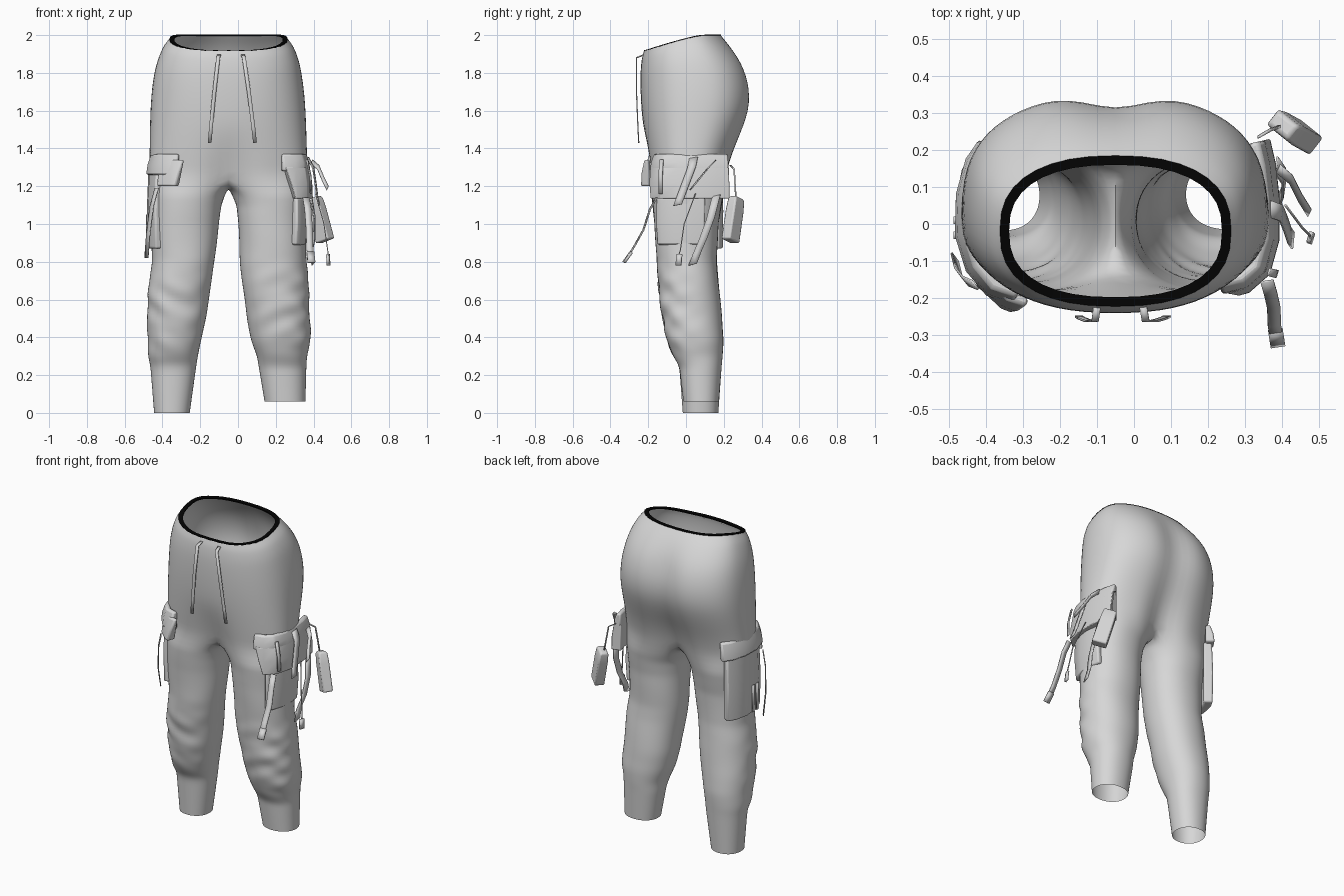
import bpy, bmesh, math
from mathutils import Vector

if "Cube" in bpy.data.objects:
    bpy.data.objects.remove(bpy.data.objects["Cube"])


def colour(name, v):
    m = bpy.data.materials.new(name)
    m.diffuse_color = (v, v, v, 1)
    m.use_nodes = True
    m.node_tree.nodes["Principled BSDF"].inputs["Base Color"].default_value = m.diffuse_color
    return m


fabric = colour("grey fabric", .68)
black = colour("black trim", .001)
MID = -0.05            # x of the centre seam
M, K = 18, 7           # outer points per half ring, inner thigh points


def finish(name, bm, mods=(), angle=40, mat=fabric):
    bmesh.ops.recalc_face_normals(bm, faces=bm.faces)
    me = bpy.data.meshes.new(name)
    bm.to_mesh(me)
    bm.free()
    ob = bpy.data.objects.new(name, me)
    bpy.context.collection.objects.link(ob)
    me.materials.append(mat)
    for kind, props in mods:
        m = ob.modifiers.new(kind.title(), kind)
        for k, v in props.items():
            setattr(m, k, v)
    bpy.ops.object.select_all(action='DESELECT')
    ob.select_set(True)
    bpy.context.view_layer.objects.active = ob
    bpy.ops.object.shade_smooth_by_angle(angle=math.radians(angle))
    return ob


def table(rows, z):
    """Interpolate rows of (z, values...) listed from high to low."""
    for a, b in zip(rows, rows[1:]):
        if z >= b[0]:
            t = min(1, max(0, (a[0] - z) / (a[0] - b[0])))
            return [p + (q - p) * t for p, q in zip(a[1:], b[1:])]
    return rows[-1][1:]


def power(v, e):
    return math.copysign(abs(v) ** e, v)


# z, left x, right x, front y, back y
TORSO = [(2.0, -.362, .262, -.222, .184), (1.96, -.392, .29, -.232, .224),
         (1.9, -.42, .318, -.24, .278), (1.8, -.447, .339, -.243, .335),
         (1.7, -.459, .352, -.241, .356), (1.6, -.465, .359, -.236, .348),
         (1.5, -.468, .363, -.226, .314), (1.4, -.469, .366, -.212, .27),
         (1.32, -.47, .368, -.2, .243), (1.25, -.47, .368, -.19, .226)]
# z, outer x, inner x, front y, back y
LEG_L = [(1.17, -.468, -.062, -.185, .205), (1.1, -.466, -.085, -.178, .19),
         (1.0, -.462, -.1, -.168, .172), (.8, -.455, -.125, -.157, .165),
         (.7, -.475, -.137, -.15, .172), (.5, -.482, -.17, -.127, .193),
         (.38, -.48, -.195, -.102, .2), (.3, -.477, -.212, -.07, .195),
         (.25, -.465, -.22, -.037, .19), (0, -.445, -.255, -.018, .172)]
LEG_R = [(1.17, .368, -.038, -.185, .205), (1.1, .366, -.008, -.178, .19),
         (1.0, .362, 0, -.168, .172), (.8, .362, .01, -.157, .165),
         (.7, .376, .02, -.15, .172), (.5, .382, .046, -.127, .193),
         (.38, .386, .07, -.102, .2), (.3, .366, .1, -.07, .195),
         (.25, .363, .108, -.037, .19), (.06, .358, .14, -.015, .175)]


def torso_ring(bm, z, inset=0, drop=0):
    """Full ring: front centre, left side, back centre, right side."""
    xl, xr, yf, yb = table(TORSO, z)
    out, yc = [], (yf + yb) / 2
    for i in range(2 * M):
        a = math.pi * i / M
        w = MID - xl if i <= M else xr - MID
        x = MID - w * power(math.sin(a), .85)
        y = yc - (yb - yf) / 2 * power(math.cos(a), .8)
        near = math.exp(-((x - MID) / .09) ** 2)
        low = max(0, min(1, (1.5 - z) / .25))
        if y > yc:         # seat cleft
            y -= near * (.045 * min(1, (2 - z) / .2) + .035 * low)
        else:
            y += near * .05 * low
        tilt = max(0, (z - 1.6) / .4) * .08 * min(1, max(0, (.09 - y) / .3)) ** 1.25
        x = MID + (x - MID) * (1 - inset / w)
        y = yc + (y - yc) * (1 - inset * 2 / (yb - yf))
        out.append(bm.verts.new((x, y, z - tilt - drop)))
    return out


def leg_ring(bm, rows, z):
    xo, xi, yf, yb = table(rows, z)
    s = 1 if xo > xi else -1
    cx, cy, w, d = (xo + xi) / 2, (yf + yb) / 2, abs(xo - xi) / 2, (yb - yf) / 2
    angs = [math.radians(50 + 260 * i / M) for i in range(M + 1)]
    angs += [math.radians(310 + 100 * (k + 1) / (K + 1)) for k in range(K)]
    # gathered folds around the knee, strongest on front and outside
    knee = math.exp(-((z - .54) / .22) ** 4)
    out = []
    for a in angs:
        front = max(0, math.sin(a - .5))
        f = 1 + knee * front * (.04 * math.sin(38 * z + 3.1 * math.sin(a * 2 + s) + s)
                                + .025 * math.sin(61 * z - 4 * a))
        f += .01 * math.sin(17 * z + 2 * a + s) * max(0, min(1, (z - .25) * 4))
        out.append(bm.verts.new((cx - s * w * power(math.cos(a), .92) * f,
                                 cy - d * power(math.sin(a), .92) * f, z)))
    return out


def skin(bm, a, b):
    n = len(a)
    for i in range(n):
        bm.faces.new((a[i], a[(i + 1) % n], b[(i + 1) % n], b[i]))


# Trousers: torso, split at the crotch, two legs
bm = bmesh.new()
rings = [torso_ring(bm, z) for z in (2.0, 1.985, 1.96, 1.93, 1.88, 1.82, 1.75, 1.68, 1.6,
                                     1.52, 1.45, 1.38, 1.31, 1.25)]
for a, b in zip(rings, rings[1:]):
    skin(bm, a, b)
last = rings[-1]
f0, b0 = last[0].co, last[M].co
seam = []
for k in range(K):     # saddle from back centre to front centre
    t = (k + 1) / (K + 1)
    p = b0.lerp(f0, t)
    p.z -= .06 * math.sin(math.pi * t) ** .6
    seam.append(bm.verts.new(p))
halves = ((LEG_L, last[:M + 1], 0.0),
          (LEG_R, [last[-i % (2 * M)] for i in range(M + 1)], .06))
for rows, outer, hem in halves:
    prev = outer + seam
    n = 36
    for j in range(n + 1):
        ring = leg_ring(bm, rows, 1.16 + (hem - 1.16) * j / n)
        skin(bm, prev, ring)
        prev = ring
finish("trousers", bm, [('SUBSURF', dict(levels=1, render_levels=1))], 100)

# Waist rim: flat black band around the opening
bm = bmesh.new()
rim = [torso_ring(bm, 2.0, i, d) for i, d in ((0, .004), (-.001, -.002), (.024, -.001), (.024, .006))]
for a, b in zip(rim, rim[1:]):
    skin(bm, a, b)
finish("waist_rim", bm, mat=black)


def slab(name, path, z0, z1, t0, t1, bevel=.01, shear=0):
    """Padded panel along a plan path; t0 and t1 are bottom and top thickness."""
    pts = [Vector((x, y, 0)) for x, y in path]
    side = 1 if pts[len(pts) // 2].x > 0 else -1
    bm, prev = bmesh.new(), None
    for i, p in enumerate(pts):
        d = (pts[min(i + 1, len(pts) - 1)] - pts[max(i - 1, 0)]).normalized()
        n = Vector((d.y, -d.x, 0))
        n = n if n.dot(p - Vector((.16 * side - .05, .02, 0))) > 0 else -n
        low = d * shear if i == 0 else Vector()     # slanted front edge
        zm = (z0 + z1) / 2
        spec = ((-.035, z0), (t0, z0), ((t0 + t1) / 2 + .006, zm), (t1, z1), (-.035, z1))
        ring = [bm.verts.new(p + n * o + low * ((z1 - z) / (z1 - z0)) + Vector((0, 0, z)))
                for o, z in spec]
        if prev:
            skin(bm, prev, ring)
        else:
            bm.faces.new(ring)
        prev = ring
    bm.faces.new(prev)
    finish(name, bm, [('BEVEL', dict(width=bevel, segments=2, limit_method='ANGLE'))], 45)


def ribbon(name, pts, width, across, thick=.006):
    bm, prev = bmesh.new(), None
    w = Vector(across).normalized() * width / 2
    for p in pts:
        pair = [bm.verts.new(Vector(p) - w), bm.verts.new(Vector(p) + w)]
        if prev:
            bm.faces.new((prev[0], prev[1], pair[1], pair[0]))
        prev = pair
    finish(name, bm, [('SOLIDIFY', dict(thickness=thick, offset=0))])


# Right thigh: wrapped cargo pocket with padded flap and a lower pouch
wrap = [(.235, -.18), (.3, -.165), (.347, -.125), (.37, -.04), (.37, .07),
        (.36, .16), (.345, .225)]
slab("right_pocket_band", wrap, 1.28, 1.37, .012, -.008)
slab("right_pocket_flap", [(.25, -.18)] + wrap[1:], 1.135, 1.3, .024, .01, shear=.05)
slab("right_lower_pouch", [(.3, -.15), (.325, -.125), (.348, -.05), (.352, .03), (.345, .1)],
     .89, 1.14, .008, .014)

# Left thigh: flap projecting forward and a large side pouch
slab("left_pocket_flap", [(-.32, -.205), (-.39, -.18), (-.44, -.12), (-.468, -.03),
                          (-.465, .08), (-.44, .17), (-.405, .22)], 1.26, 1.37, .018, -.008)
slab("left_flap_corner", [(-.295, -.235), (-.35, -.215), (-.42, -.15)], 1.2, 1.34, .018, -.012,
     shear=.03)
slab("left_side_pouch", [(-.42, -.12), (-.456, -.05), (-.461, .06), (-.445, .14), (-.415, .19)],
     .87, 1.27, .018, .014)
ribbon("left_pouch_strap", [(-.43, -.165, 1.19), (-.455, -.155, 1.1), (-.475, -.13, .95),
                            (-.485, -.09, .82)], .03, (-.6, .8, 0))
for i, y in enumerate((-.03, .01)):
    ribbon(f"left_pouch_tape_{i + 1}", [(-.485, y, 1.05), (-.485, y, .88)], .02, (0, 1, 0))

# Hanging straps on the right thigh
ribbon("front_strap", [(.36, -.155, 1.14), (.37, -.19, 1.08), (.378, -.225, .97),
                       (.38, -.275, .88), (.388, -.325, .8)], .036, (1, .15, 0))
ribbon("front_strap_tab", [(.383, -.29, .85), (.389, -.328, .797)], .04, (1, .15, 0), .014)
ribbon("rear_strap", [(.385, .16, 1.15), (.405, .13, 1.03), (.405, .09, .92),
                      (.39, .06, .85), (.395, .035, .785)], .046, (.15, 1, .25))
ribbon("flap_strap", [(.37, .04, 1.35), (.398, .03, 1.3), (.41, .0, 1.22),
                      (.42, -.03, 1.14), (.43, -.045, 1.1)], .046, (.1, 1, .2))
ribbon("flap_hook", [(.39, .15, 1.33), (.425, .12, 1.3), (.45, .07, 1.24),
                     (.475, .03, 1.19)], .03, (.3, .6, .6))
ribbon("flap_edge_tape", [(.365, -.13, 1.34), (.384, -.135, 1.25), (.386, -.135, 1.16)],
       .022, (.3, 1, 0))
ribbon("loose_cord", [(.41, .05, 1.16), (.455, -.01, 1.0), (.475, -.03, .86),
                      (.478, -.04, .83)], .005, (0, 1, 0), .005)
ribbon("cord_toggle", [(.476, -.035, .84), (.48, -.04, .78)], .03, (.3, 1, 0), .012)

# Hanging pouch on a cord behind the right thigh
ribbon("pouch_cord", [(.335, .235, 1.31), (.37, .255, 1.29), (.385, .26, 1.2),
                      (.395, .265, 1.13)], .008, (0, 1, 0), .006)
top, low = Vector((.402, .268, 1.14)), Vector((.462, .235, .91))
u = Vector((.75, -.6, .3)).normalized()
v = (low - top).cross(u).normalized()
bm, prev = bmesh.new(), None
for t, a, b in ((0, .034, .02), (.06, .04, .027), (.3, .043, .03), (1, .044, .03)):
    c = top.lerp(low, t)
    ring = [bm.verts.new(c + u * a * i + v * b * j)
            for i, j in ((-1, -1), (1, -1), (1, 1), (-1, 1))]
    if prev:
        skin(bm, prev, ring)
    else:
        bm.faces.new(ring)
    prev = ring
bm.faces.new(prev)
finish("hanging_pouch", bm, [('BEVEL', dict(width=.008, segments=2))])

# Waist drawstrings
for side, x0, x1 in (("left", -.1, -.15), ("right", .025, .09)):
    ribbon(f"{side}_drawstring", [(x0, -.225, 1.895), (x0 + (x1 - x0) * .1, -.262, 1.88),
                                  (x0 + (x1 - x0) * .5, -.262, 1.7),
                                  (x0 + (x1 - x0) * .85, -.255, 1.52),
                                  (x1, -.25, 1.43)], .02, (1, 0, .1))
